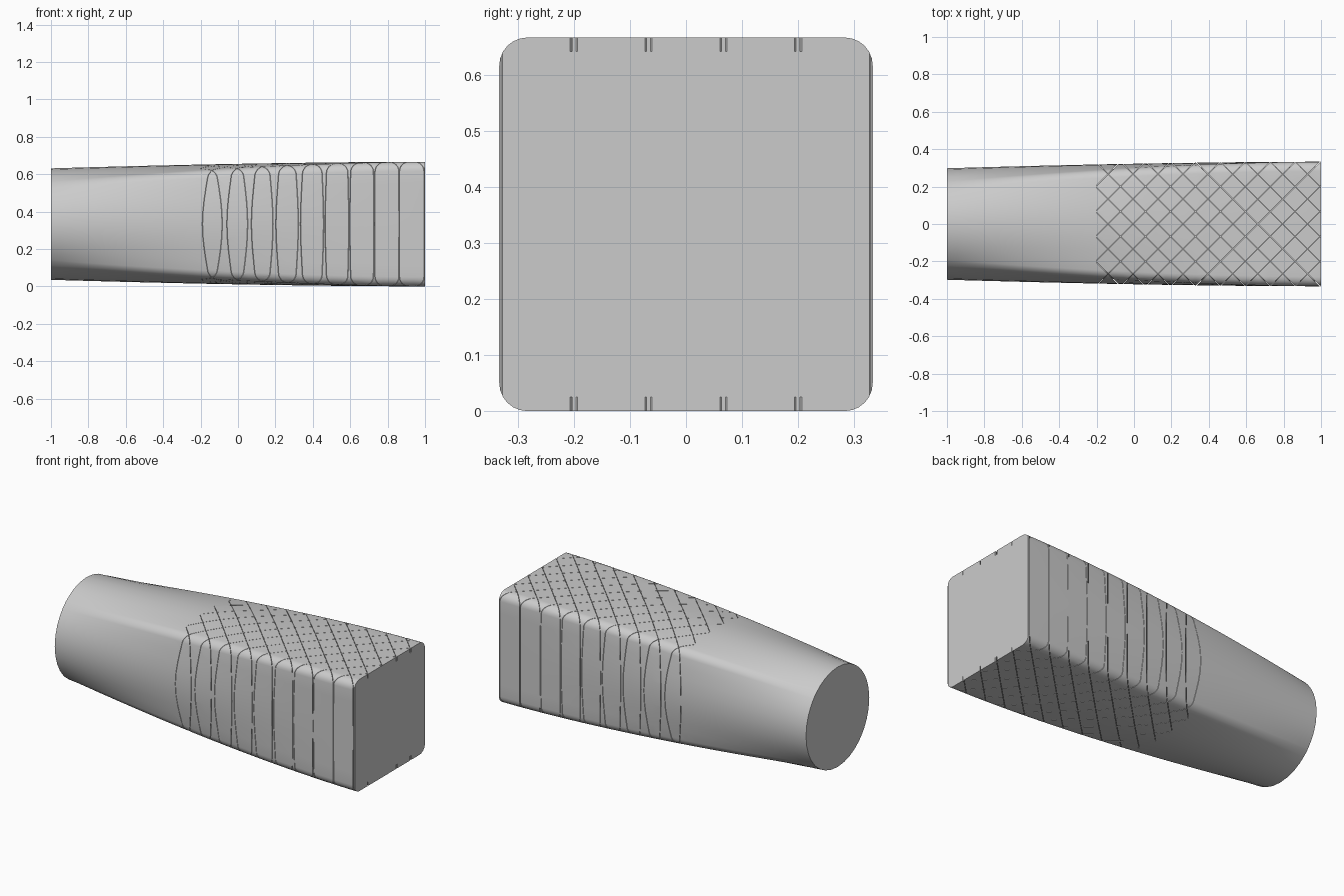
import bpy, bmesh, math
from mathutils import Vector, Matrix

cube = bpy.data.objects.get("Cube")
if cube:
    bpy.data.objects.remove(cube, do_unlink=True)

MID = 0.333      # height of the long axis
DEPTH = 0.025    # groove depth
WIDTH = 0.002    # groove width
PITCH = 0.4 / 3  # groove spacing along x


def add_object(name, bm):
    bmesh.ops.recalc_face_normals(bm, faces=bm.faces)
    mesh = bpy.data.meshes.new(name)
    bm.to_mesh(mesh)
    bm.free()
    obj = bpy.data.objects.new(name, mesh)
    bpy.context.collection.objects.link(obj)
    return obj


def rounded_square(half, radius, flat=8, arc=6):
    """Closed outline with evenly split sides and round corners."""
    inner = half - radius
    points = []
    for side in range(4):
        turn = Matrix.Rotation(side * math.pi / 2, 2)
        for i in range(flat):
            points.append(turn @ Vector((half, -inner + 2 * inner * i / flat)))
        for i in range(arc):
            a = math.pi / 2 * i / arc
            points.append(turn @ Vector((inner + radius * math.cos(a),
                                         inner + radius * math.sin(a))))
    return points


def loft(name, inset, end, rings=36):
    """Round at the back end, blending to a rounded square at the front end."""
    square = rounded_square(MID - inset, 0.05 - inset)
    bm = bmesh.new()
    loops = []
    for r in range(rings + 1):
        u = r / rings
        blend = 1 - (1 - u) ** 1.7
        ring = []
        for p in square:
            q = (p.normalized() * (0.298 - inset)).lerp(p, blend)
            ring.append(bm.verts.new((-1 + 2 * u, q.x, MID + q.y)))
        loops.append(ring)
    if end > 1:
        loops.append([bm.verts.new((end, v.co.y, v.co.z)) for v in loops[-1]])
    for a, b in zip(loops, loops[1:]):
        for i in range(len(a)):
            j = (i + 1) % len(a)
            bm.faces.new((a[i], a[j], b[j], b[i]))
    bm.faces.new(loops[0])
    bm.faces.new(loops[-1])
    return add_object(name, bm)


def slabs(name, slope, start, reach=0.4):
    """Upright diagonal plates whose lower x end is trimmed square."""
    bm = bmesh.new()
    w = WIDTH / math.sqrt(2)
    for k in range(14):
        c = -0.405 + k * PITCH
        first = max(start, c - reach)
        last = c + reach
        outline = [(x, slope * (c + off - x))
                   for x, off in ((first, -w), (last, -w), (last, w), (first, w))]
        low = [bm.verts.new((x, y, -0.1)) for x, y in outline]
        high = [bm.verts.new((x, y, 0.8)) for x, y in outline]
        bm.faces.new(low)
        bm.faces.new(high)
        for i in range(4):
            j = (i + 1) % 4
            bm.faces.new((low[i], low[j], high[j], high[i]))
    return add_object(name, bm)


def subtract(obj, cutter):
    """Cut one solid from another and keep the resulting mesh."""
    mod = obj.modifiers.new("cut", 'BOOLEAN')
    mod.operation = 'DIFFERENCE'
    mod.solver = 'MANIFOLD'
    mod.object = cutter
    bpy.context.view_layer.update()
    graph = bpy.context.evaluated_depsgraph_get()
    mesh = bpy.data.meshes.new_from_object(obj.evaluated_get(graph))
    obj.modifiers.clear()
    obj.data = mesh


# Tapered handle and the hidden core that limits groove depth
handle = loft("tapered_handle", 0, 1)
core = loft("groove_floor_helper", DEPTH, 1.3)

# Two crossing sets of fine diagonal grooves
for label, slope, start in (("left", 1, -0.2), ("right", -1, -0.2003)):
    cutter = slabs(label + "_groove_cutter", slope, start)
    subtract(cutter, core)
    subtract(handle, cutter)
    bpy.data.objects.remove(cutter, do_unlink=True)
bpy.data.objects.remove(core, do_unlink=True)

# Plain grey finish
grey = bpy.data.materials.new("plain_grey")
grey.use_nodes = True
colour = (0.6, 0.6, 0.6, 1)
grey.diffuse_color = colour
grey.node_tree.nodes["Principled BSDF"].inputs["Base Color"].default_value = colour
handle.data.materials.clear()
handle.data.materials.append(grey)

# Smooth sides, crisp ends and groove edges
for o in bpy.context.selected_objects:
    o.select_set(False)
handle.select_set(True)
bpy.context.view_layer.objects.active = handle
bpy.ops.object.shade_smooth_by_angle(angle=math.radians(30))
